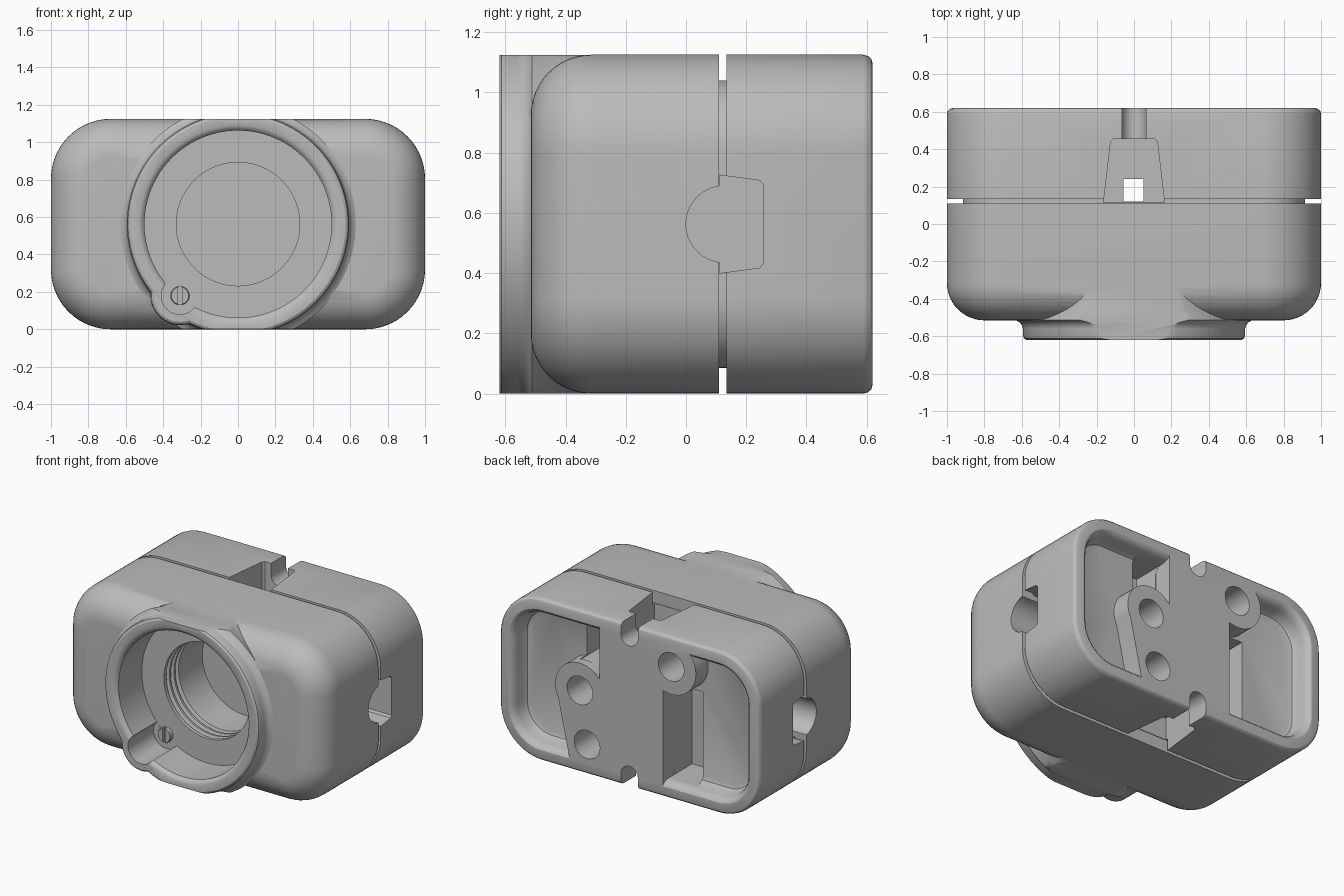
import bpy, bmesh, math

if "Cube" in bpy.data.objects:
    bpy.data.objects.remove(bpy.data.objects["Cube"])

H, CZ = 1.125, 0.5625          # body height and mid height

grey = bpy.data.materials.new("plain_grey")
grey.diffuse_color = (0.5, 0.5, 0.5, 1)
grey.use_nodes = True
grey.node_tree.nodes["Principled BSDF"].inputs["Base Color"].default_value = grey.diffuse_color


# ---------- helpers ----------
def loft(name, rings):
    """Solid through a list of equal-length closed rings of points."""
    bm = bmesh.new()
    loops = [[bm.verts.new(p) for p in ring] for ring in rings]
    n = len(loops[0])
    for a, b in zip(loops, loops[1:]):
        for i in range(n):
            j = (i + 1) % n
            bm.faces.new((a[i], a[j], b[j], b[i]))
    bm.faces.new(loops[0])
    bm.faces.new(loops[-1][::-1])
    bmesh.ops.recalc_face_normals(bm, faces=bm.faces[:])
    me = bpy.data.meshes.new(name)
    bm.to_mesh(me)
    bm.free()
    me.materials.append(grey)
    ob = bpy.data.objects.new(name, me)
    bpy.context.collection.objects.link(ob)
    return ob


def circle(y, r, cx=0, cz=CZ, n=96):
    return [(cx + r * math.cos(2 * math.pi * i / n), y,
             cz + r * math.sin(2 * math.pi * i / n)) for i in range(n)]


def rounded(y, inset, radius=0.32, k=14):
    r = radius - inset
    pts = []
    for q, (sx, sz) in enumerate(((1, 1), (-1, 1), (-1, -1), (1, -1))):
        for i in range(k + 1):
            a = math.pi / 2 * (q + i / k)
            pts.append((sx * (1 - radius) + r * math.cos(a), y,
                        CZ + sz * (CZ - radius) + r * math.sin(a)))
    return pts


def lathe(name, profile, **kw):
    return loft(name, [circle(y, r, **kw) for y, r in profile])


def prism(name, pts, y0, y1):
    return loft(name, [[(x, y, z) for x, z in pts] for y in (y0, y1)])


def box(name, x0, x1, y0, y1, z0, z1):
    return prism(name, [(x0, z0), (x1, z0), (x1, z1), (x0, z1)], y0, y1)


def combine(ob, tool, op):
    m = ob.modifiers.new("bool", 'BOOLEAN')
    m.operation, m.object, m.solver = op, tool, 'EXACT'
    bpy.context.view_layer.objects.active = ob
    bpy.ops.object.modifier_apply(modifier=m.name)
    bpy.data.objects.remove(tool)


# ---------- housing: rounded block with parting groove ----------
R = 0.2
sections = []
for i in range(13):
    a = math.pi / 2 * i / 12
    sections.append((-0.515 + R * (1 - math.sin(a)), R * (1 - math.cos(a))))
sections.reverse()
sections += [(0.11, 0), (0.11, 0.085), (0.135, 0.085), (0.135, 0),
             (0.588, 0), (0.604, 0.004), (0.615, 0.014), (0.62, 0.03)]
body = loft("housing", [rounded(y, d) for y, d in sections])

# ---------- front collar with small bulge, trimmed to the body height ----------
collar = lathe("collar", [(-0.62, 0.575), (-0.612, 0.588), (-0.598, 0.594), (-0.56, 0.594),
                          (-0.54, 0.6), (-0.525, 0.613), (-0.512, 0.635), (-0.46, 0.62),
                          (-0.28, 0.6)])
bulge = lathe("bulge", [(-0.619, 0.14), (-0.611, 0.152), (-0.597, 0.158), (-0.3, 0.158)],
              cx=-0.31, cz=0.18, n=48)
combine(collar, bulge, 'UNION')
combine(collar, box("trim", -1, 1, -0.8, 0, 0.001, H - 0.001), 'INTERSECT')
combine(body, collar, 'UNION')

# ---------- front recess and ribbed bore ----------
bore = [(-0.7, 0.53), (-0.621, 0.53), (-0.612, 0.512), (-0.595, 0.5), (-0.34, 0.5), (-0.34, 0.33)]
for k in range(3):
    y = -0.315 + 0.05 * k
    bore += [(y, 0.33), (y + 0.01, 0.355), (y + 0.025, 0.355), (y + 0.035, 0.33)]
bore += [(0.08, 0.33)]
combine(body, lathe("bore", bore), 'DIFFERENCE')
combine(body, lathe("screw_pocket", [(-0.7, 0.1), (-0.341, 0.1)], cx=-0.31, cz=0.18, n=48),
        'DIFFERENCE')

# ---------- back pocket around a raised centre plate ----------
pocket = loft("pocket", [rounded(y, d) for y, d in
                         [(0.7, 0.075), (0.621, 0.075), (0.612, 0.09), (0.595, 0.102),
                          (0.57, 0.11), (0.52, 0.116), (0.495, 0.13), (0.485, 0.155)]])
combine(pocket, box("plate", -0.256, 0.23, 0.4, 0.8, -0.1, 1.3), 'DIFFERENCE')
combine(pocket, prism("wing", [(0.1, -0.1), (0.42, -0.1), (0.565, 0.56), (0.1, 0.56)], 0.4, 0.8),
        'DIFFERENCE')
for x, z in ((0.38, 0.57), (-0.32, 0.92)):
    combine(pocket, lathe("boss", [(0.4, 0.19), (0.8, 0.19)], cx=x, cz=z, n=48), 'DIFFERENCE')
combine(body, pocket, 'DIFFERENCE')

# screw holes and deep slots in the back
for x, z in ((0.38, 0.57), (0.325, 0.21), (-0.32, 0.92)):
    combine(body, lathe("hole", [(0.25, 0.098), (0.8, 0.098)], cx=x, cz=z, n=48), 'DIFFERENCE')
combine(body, box("slot_a", 0.2305, 0.42, 0.3, 0.56, 0.75, 1.01), 'DIFFERENCE')
combine(body, box("slot_b", -0.47, -0.2565, 0.3, 0.56, 0.11, 0.735), 'DIFFERENCE')

# ---------- top and bottom cable channels ----------
for s in (1, -1):
    def zz(depth):
        return CZ + s * (CZ - depth)
    plan = [(-0.163, 0.114), (0.163, 0.114), (0.125, 0.44), (0.11, 0.455),
            (-0.11, 0.455), (-0.125, 0.44)]
    combine(body, loft("channel", [[(x, y, zz(d)) for x, y in plan] for d in (-0.1, 0.24)]),
            'DIFFERENCE')
    u = [(0.065, zz(-0.1))]
    u += [(0.065 * math.cos(math.pi * i / 16), zz(0.08 + 0.065 * math.sin(math.pi * i / 16)))
          for i in range(17)]
    u += [(-0.065, zz(-0.1))]
    combine(body, prism("notch", u, 0.42, 0.8), 'DIFFERENCE')
combine(body, box("slit", -0.055, 0.05, 0.12, 0.24, -0.1, 1.3), 'DIFFERENCE')

# ---------- keyhole openings in both sides ----------
for s in (1, -1):
    key = [(0.112, -0.1625), (0.245, -0.145), (0.256, -0.13),
           (0.256, 0.13), (0.245, 0.145), (0.112, 0.1625)]
    key += [(0.127 - 0.127 * math.sin(a), 0.127 * math.cos(a))
            for a in [math.pi * (0.04 + 0.92 * i / 24) for i in range(25)]]
    combine(body, loft("keyhole", [[(s * x, y, CZ + z) for y, z in key] for x in (0.74, 1.2)]),
            'DIFFERENCE')

# ---------- slotted screw in the recess ----------
screw = lathe("screw", [(-0.37, 0.046), (-0.365, 0.05), (-0.3, 0.05)], cx=-0.31, cz=0.18, n=32)
combine(screw, box("screw_slot", -0.32, -0.3, -0.5, -0.35, 0, 0.3), 'DIFFERENCE')

# ---------- smooth shading with sharp edges kept ----------
bpy.ops.object.select_all(action='DESELECT')
for ob in (body, screw):
    ob.select_set(True)
    bpy.context.view_layer.objects.active = ob
bpy.ops.object.shade_smooth_by_angle(angle=math.radians(30))
